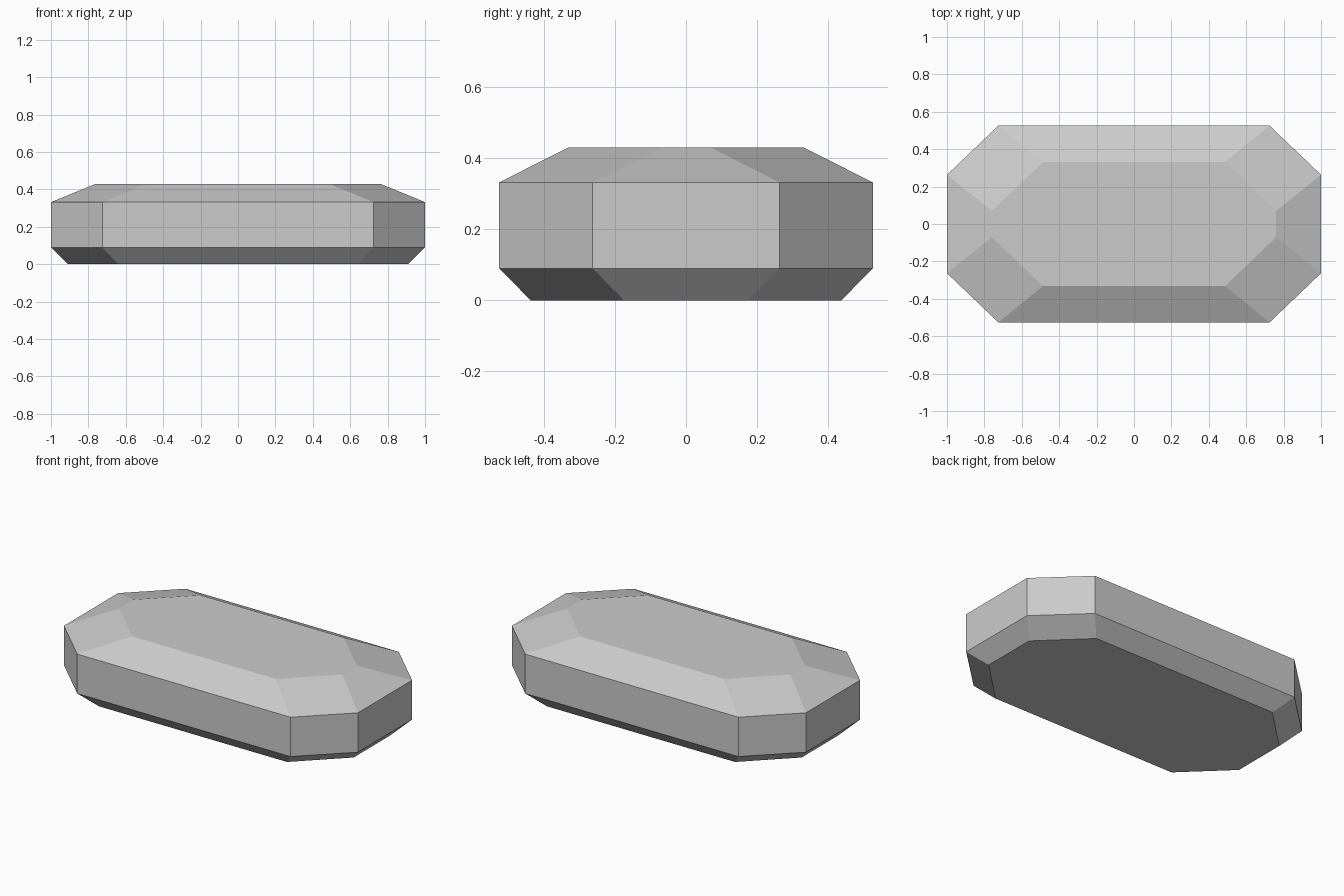
import bpy
import bmesh

cube = bpy.data.objects.get("Cube")
if cube:
    bpy.data.objects.remove(cube, do_unlink=True)

# Plain grey stone
stone = bpy.data.materials.new("stone_grey")
stone.use_nodes = True
grey = (0.6, 0.6, 0.6, 1.0)
stone.diffuse_color = grey
stone.node_tree.nodes["Principled BSDF"].inputs["Base Color"].default_value = grey


def octagon(bm, half_x, half_y, flat_x, flat_y, z):
    """Ring of a rectangle with cut corners, counter-clockwise from above."""
    quarter = [(half_x, flat_y), (flat_x, half_y)]
    ring = quarter + [(-x, y) for x, y in reversed(quarter)]
    ring += [(-x, -y) for x, y in ring]
    return [bm.verts.new((x, y, z)) for x, y in ring]


# Slab: octagonal rings from the base up to the flat top
levels = [
    (0.91, 0.437, 0.64, 0.175, 0.0),
    (1.0, 0.526, 0.725, 0.263, 0.09),
    (1.0, 0.526, 0.725, 0.263, 0.332),
    (0.76, 0.332, 0.487, 0.07, 0.43),
]
bm = bmesh.new()
rings = [octagon(bm, *level) for level in levels]
for low, high in zip(rings, rings[1:]):
    for i in range(len(low)):
        j = (i + 1) % len(low)
        bm.faces.new((low[i], low[j], high[j], high[i]))
bm.faces.new(list(reversed(rings[0])))
bm.faces.new(rings[-1])
bmesh.ops.recalc_face_normals(bm, faces=bm.faces)

mesh = bpy.data.meshes.new("bevelled_slab")
bm.to_mesh(mesh)
bm.free()
mesh.materials.append(stone)
slab = bpy.data.objects.new("bevelled_slab", mesh)
bpy.context.collection.objects.link(slab)
